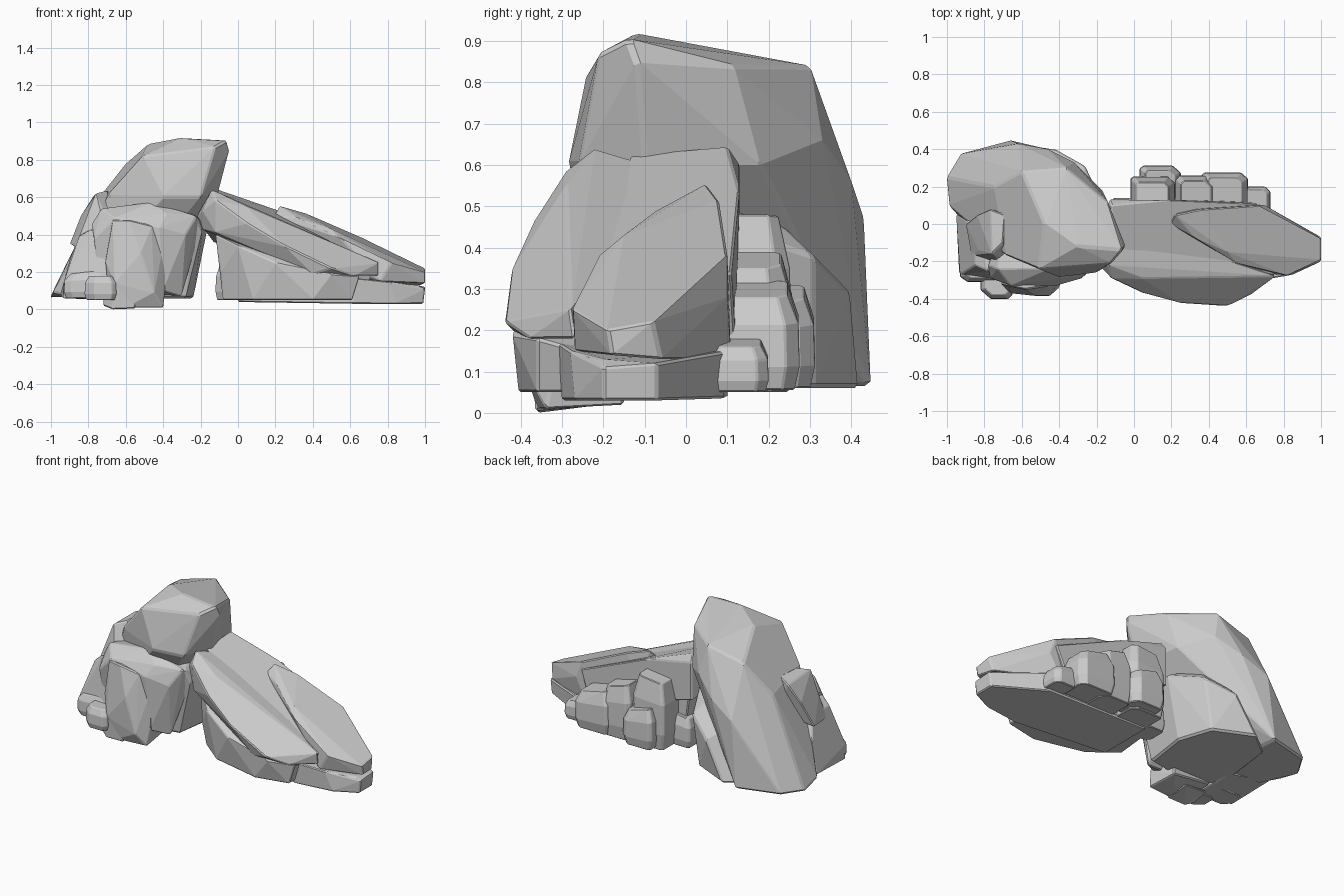
import bpy, bmesh, math


def rock(name, pts, bevel=0.006):
    """Faceted boulder: convex hull of a few corner points, edges slightly worn."""
    bm = bmesh.new()
    for p in pts:
        bm.verts.new(p)
    bmesh.ops.convex_hull(bm, input=bm.verts)
    inner = [v for v in bm.verts if not v.link_faces]
    bmesh.ops.delete(bm, geom=inner, context='VERTS')
    bmesh.ops.dissolve_limit(bm, angle_limit=math.radians(5), verts=bm.verts, edges=bm.edges)
    bmesh.ops.recalc_face_normals(bm, faces=bm.faces)
    me = bpy.data.meshes.new(name)
    bm.to_mesh(me)
    bm.free()
    ob = bpy.data.objects.new(name, me)
    bpy.context.collection.objects.link(ob)
    mod = ob.modifiers.new("worn_edges", 'BEVEL')
    mod.width = bevel
    mod.segments = 1
    mod.limit_method = 'ANGLE'
    mod.angle_limit = math.radians(28)
    return ob


def chunk(name, x0, x1, y0, y1, z0, z1, cut=0.25, slope=0.0):
    """Small blocky stone: cut-corner rings that draw in at the top; slope tilts the top."""
    cx, cy, rx, ry = (x0 + x1) / 2, (y0 + y1) / 2, (x1 - x0) / 2, (y1 - y0) / 2
    pts = []
    for t, s in ((0, 0.88), (0.25, 1.0), (0.7, 0.97), (1, 0.72)):
        for sx in (-1, 1):
            for sy in (-1, 1):
                c = cut * (1 + 0.4 * sx * sy)
                for u, v in ((1, 1 - c), (1 - c, 1)):
                    pts.append((cx + sx * u * rx * s, cy + sy * v * ry * s,
                                z0 + (z1 - z0) * t + slope * sx * u * t))
    return rock(name, pts, 0.004)


# Tall boulder leaning to the right
rock("leaning_boulder", [
    (-.06, -.14, .905), (-.045, -.12, .85), (-.12, -.21, .87), (-.14, .12, .84),
    (-.36, .30, .84), (-.30, -.12, .918), (-.48, .0, .885), (-.51, -.24, .82),
    (-.60, .28, .78), (-.11, -.10, .60), (-.17, .18, .60), (-.20, -.26, .60),
    (-.40, -.285, .60), (-.68, -.17, .63), (-.75, .20, .59), (-.62, .43, .47),
    (-.32, .33, .66), (-.46, .40, .56), (-1.005, .25, .065), (-.99, .10, .09),
    (-.93, .375, .07), (-.66, .445, .065), (-.90, .0, .07), (-.62, .0, .07)], 0.01)

# Block that supports the leaning boulder
rock("support_block", [
    (-.28, -.18, .06), (-.24, .10, .06), (-.31, .31, .06), (-.55, .42, .06),
    (-.70, .30, .06), (-.75, -.10, .06), (-.19, -.20, .42), (-.16, .10, .45),
    (-.26, .31, .38), (-.42, .40, .29), (-.22, -.23, .50), (-.40, .10, .58),
    (-.75, .0, .50), (-.60, -.26, .50), (-.60, -.24, .06)], 0.01)

# Cluster in front of the boulder
rock("front_upper_rock", [
    (-.78, -.22, .46), (-.73, -.24, .54), (-.46, -.24, .575), (-.38, -.29, .51),
    (-.22, -.24, .50), (-.20, -.18, .42), (-.28, -.29, .40), (-.42, -.33, .44),
    (-.66, -.33, .49), (-.77, -.29, .38), (-.74, -.26, .10), (-.30, -.24, .07),
    (-.70, .0, .50), (-.30, .0, .50), (-.40, -.31, .10)])
rock("front_column_rock", [
    (-.67, -.33, .48), (-.58, -.35, .48), (-.46, -.33, .45), (-.39, -.29, .39),
    (-.39, -.32, .10), (-.40, -.34, .01), (-.60, -.36, .01), (-.69, -.30, .05),
    (-.66, -.37, .14), (-.52, -.385, .30), (-.45, -.385, .09), (-.71, -.32, .26),
    (-.42, -.15, .02), (-.68, -.15, .05), (-.65, -.15, .47), (-.42, -.15, .42)])
rock("front_foot_rock", [
    (-.72, -.33, .02), (-.67, -.36, .0), (-.55, -.365, .005), (-.54, -.37, .12),
    (-.68, -.37, .15), (-.72, -.3, .12), (-.55, -.2, .02), (-.7, -.2, .03)])
rock("left_low_rock", [
    (-.95, .05, .08), (-.935, -.26, .06), (-.93, -.27, .15), (-.90, .02, .27),
    (-.87, -.21, .32), (-.85, -.22, .39), (-.78, -.25, .43), (-.68, -.28, .37),
    (-.66, -.31, .18), (-.70, -.31, .05), (-.70, .0, .06), (-.72, .0, .42),
    (-.85, -.05, .40)])
rock("left_upper_rock", [
    (-.83, -.14, .46), (-.76, -.16, .62), (-.70, -.10, .635), (-.69, .05, .635),
    (-.77, .08, .61), (-.84, .05, .50), (-.90, .0, .35), (-.87, -.17, .33),
    (-.72, -.21, .45), (-.65, -.20, .40), (-.65, .05, .40)])
chunk("left_pebble", -.93, -.70, -.31, -.15, .06, .20, slope=.01)
chunk("front_pebble", -.82, -.65, -.40, -.25, .05, .18, cut=.45)

# Layered slabs sloping down to the right
rock("sloping_slab_back", [
    (-.13, -.13, .625), (-.12, .10, .645), (-.13, .13, .60), (.20, .13, .535),
    (.66, .11, .34), (.60, .12, .18), (-.21, -.10, .50), (-.19, -.15, .44),
    (-.13, .13, .36), (.75, -.27, .24), (.40, -.25, .39), (.10, -.18, .52),
    (.70, -.22, .14), (.0, -.20, .35)])
rock("sloping_slab_front", [
    (-.14, -.22, .64), (-.10, -.12, .61), (-.22, -.12, .50), (-.19, -.22, .53),
    (-.20, -.14, .43), (-.12, -.29, .585), (-.12, -.27, .41), (.05, -.37, .46),
    (.25, -.425, .34), (.50, -.44, .22), (.40, -.41, .19), (.62, -.38, .18),
    (.755, -.28, .25), (.755, -.27, .18), (.35, -.28, .42), (.05, -.29, .55),
    (.50, -.18, .33), (.20, -.10, .48)])
rock("top_slab", [
    (.19, .0, .50), (.22, .05, .555), (.36, .08, .515), (.66, .10, .385),
    (.70, .10, .28), (1.0, -.08, .22), (1.0, -.19, .20), (1.0, -.18, .14),
    (.98, -.06, .13), (.82, -.275, .25), (.76, -.27, .15), (.55, -.21, .38),
    (.32, -.07, .49), (.50, -.15, .43), (.25, .08, .30), (.62, .11, .13)])
rock("lower_front_slab", [
    (-.08, -.20, .05), (-.09, -.23, .20), (-.12, -.20, .40), (.0, -.32, .34),
    (.20, -.395, .25), (.50, -.42, .19), (.65, -.36, .18), (.61, -.36, .05),
    (.08, -.33, .05), (.40, -.405, .05), (-.05, .10, .05), (-.10, .10, .42),
    (.60, .10, .05)])
rock("base_slab", [
    (.0, -.25, .04), (.0, .10, .04), (.62, -.30, .03), (.85, -.27, .03),
    (.99, -.20, .03), (.99, -.07, .03), (.70, .09, .035), (1.0, -.20, .11),
    (1.0, -.07, .12), (.96, -.20, .13), (.80, -.28, .15), (.62, -.31, .17),
    (.70, .10, .15), (.0, .10, .2), (.0, -.25, .2)])

# Stones along the back of the slabs: x range, y range, bottom, top, top slope
stones = [("tall", -.02, .22, .03, .255, .05, .47, .01),
          ("outer", .03, .25, .12, .312, .06, .29, -.02),
          ("middle", .22, .44, .05, .26, .05, .37, -.02),
          ("side", .36, .61, .06, .275, .055, .30, -.02),
          ("end", .58, .73, .06, .20, .05, .17, -.01),
          ("inner", -.12, .03, -.02, .14, .05, .24, .01)]
for i, (n, x0, x1, y0, y1, z0, z1, sl) in enumerate(stones):
    chunk("back_stone_" + n, x0, x1, y0, y1, z0, z1, cut=.22 + .06 * (i % 3), slope=sl)
